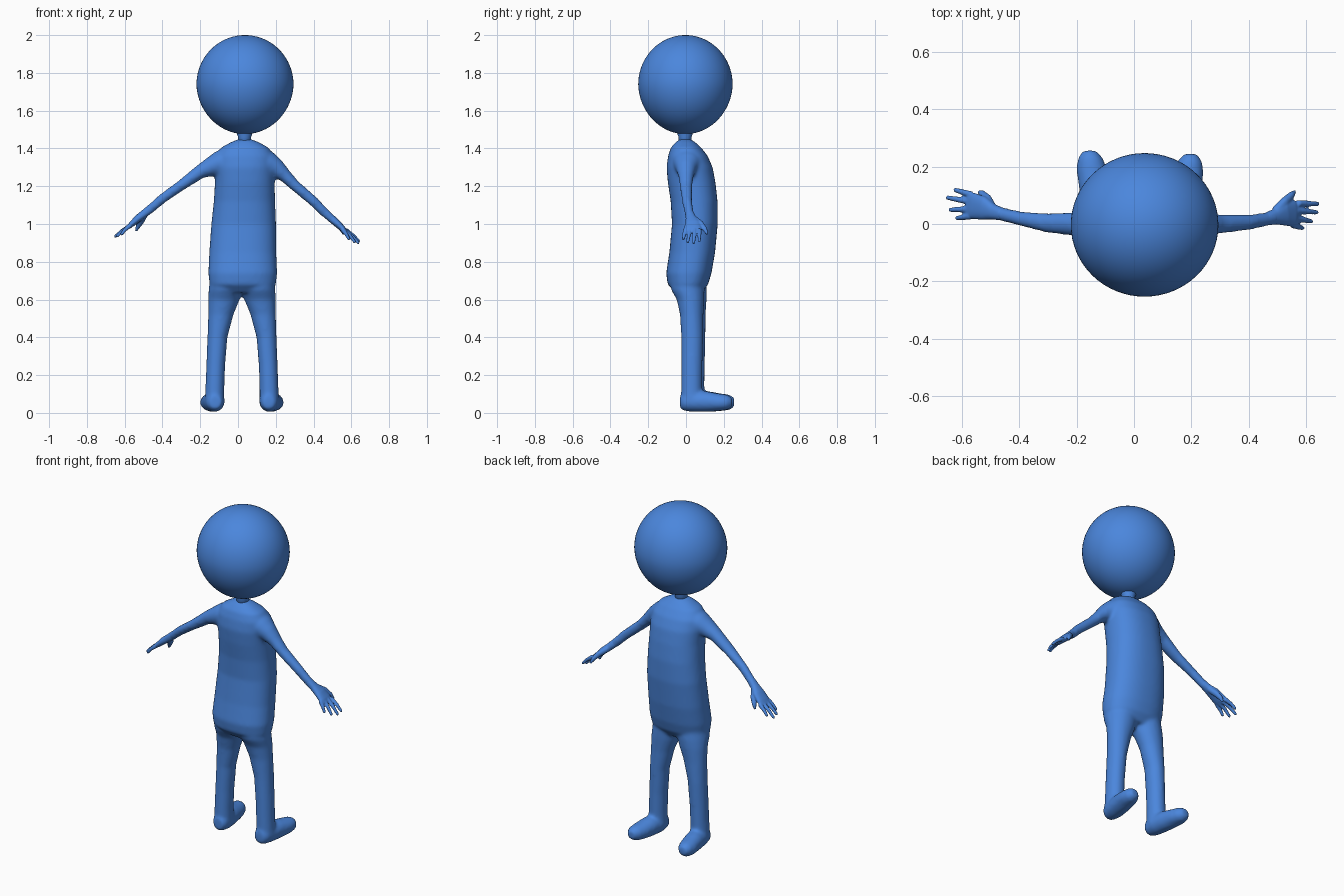
import bpy, bmesh, math
from mathutils import Vector

X, Y, Z = Vector((1, 0, 0)), Vector((0, 1, 0)), Vector((0, 0, 1))
blue = bpy.data.materials.new("blue")
blue.diffuse_color = (0.07, 0.24, 0.72, 1)


def tube(bm, pts, axis=None, ref=Y, n=28, power=2.0):
    """Loft capped (super)elliptical rings; each point is x, y, z, radius, radius along ref."""
    rings = []
    for i, (x, y, z, ra, rb) in enumerate(pts):
        a, b = pts[max(i - 1, 0)], pts[min(i + 1, len(pts) - 1)]
        t = axis or (Vector(b[:3]) - Vector(a[:3])).normalized()
        v = (ref - t * ref.dot(t)).normalized()
        u = v.cross(t)
        ring = []
        for k in range(n):
            c, s = math.cos(math.tau * k / n), math.sin(math.tau * k / n)
            c = math.copysign(abs(c) ** (2 / power), c)
            s = math.copysign(abs(s) ** (2 / power), s)
            ring.append(bm.verts.new(Vector((x, y, z)) + u * ra * c + v * rb * s))
        rings.append(ring)
    faces = [bm.faces.new(rings[0]), bm.faces.new(rings[-1])]
    for p, q in zip(rings, rings[1:]):
        for k in range(n):
            faces.append(bm.faces.new((p[k], p[(k + 1) % n], q[(k + 1) % n], q[k])))
    bmesh.ops.recalc_face_normals(bm, faces=faces)


def finish(bm, name, voxel=None, smooth=0):
    """Make the object; optionally fuse its overlapping parts into one soft skin."""
    me = bpy.data.meshes.new(name)
    bm.to_mesh(me)
    bm.free()
    me.materials.append(blue)
    for p in me.polygons:
        p.use_smooth = True
    ob = bpy.data.objects.new(name, me)
    bpy.context.collection.objects.link(ob)
    if voxel:
        r = ob.modifiers.new("fuse", 'REMESH')
        r.mode, r.voxel_size, r.use_smooth_shade = 'VOXEL', voxel, True
        s = ob.modifiers.new("soften", 'SMOOTH')
        s.factor, s.iterations = 0.5, smooth
    return ob


# Head
bm = bmesh.new()
bmesh.ops.create_uvsphere(bm, u_segments=64, v_segments=40, radius=1)
for v in bm.verts:
    taper = 1 - 0.03 * max(0, -v.co.z)
    v.co = Vector((0.037 + 0.257 * v.co.x * taper, -0.003 + 0.25 * v.co.y * taper, 1.738 + 0.262 * v.co.z))
finish(bm, "head")

# Neck
bm = bmesh.new()
tube(bm, [(0.035, -0.005, 1.41, 0.037, 0.037), (0.035, -0.005, 1.46, 0.034, 0.034),
          (0.035, -0.005, 1.475, 0.04, 0.04), (0.035, -0.005, 1.51, 0.04, 0.04)], axis=Z)
finish(bm, "neck")

# Torso
bm = bmesh.new()
tube(bm, [(0.025, 0.015, 0.635, 0.13, 0.07), (0.025, 0.01, 0.68, 0.175, 0.107),
          (0.025, 0.015, 0.74, 0.182, 0.12), (0.025, 0.033, 0.85, 0.177, 0.121),
          (0.03, 0.047, 1.0, 0.171, 0.121), (0.034, 0.043, 1.12, 0.162, 0.124),
          (0.036, 0.03, 1.22, 0.158, 0.126), (0.036, 0.019, 1.3, 0.16, 0.122),
          (0.036, 0.01, 1.36, 0.155, 0.105), (0.036, 0.0, 1.405, 0.125, 0.08),
          (0.036, -0.003, 1.435, 0.07, 0.05), (0.036, -0.005, 1.45, 0.03, 0.025)],
     axis=Z, n=48, power=2.3)

# Legs and feet, mirrored about the body centre
leg = [(-0.06, 0.015, 0.7, 0.09, 0.09), (-0.064, 0.022, 0.65, 0.092, 0.088), (-0.074, 0.036, 0.6, 0.083, 0.073),
       (-0.091, 0.042, 0.52, 0.067, 0.062), (-0.109, 0.045, 0.4, 0.053, 0.058),
       (-0.118, 0.043, 0.25, 0.05, 0.056), (-0.122, 0.042, 0.14, 0.05, 0.056), (-0.124, 0.042, 0.06, 0.052, 0.056)]
foot = [(-0.12, -0.02, 0.058, 0.03, 0.035), (-0.122, 0.0, 0.058, 0.045, 0.047), (-0.125, 0.05, 0.06, 0.055, 0.055),
        (-0.135, 0.12, 0.06, 0.056, 0.055), (-0.147, 0.19, 0.056, 0.054, 0.046),
        (-0.152, 0.23, 0.056, 0.044, 0.041), (-0.154, 0.256, 0.056, 0.024, 0.024)]
for mirror in (False, True):
    def place(pts):
        return [(0.042 - x, y - 0.012, z, a, b) if mirror else (x, y, z, a, b) for x, y, z, a, b in pts]
    tube(bm, place(leg), axis=Z)
    tube(bm, place(foot), axis=Y, ref=Z)

# Arms
tube(bm, [(-0.04, 0.01, 1.335, 0.075, 0.085), (-0.1, 0.003, 1.32, 0.066, 0.072), (-0.15, 0, 1.3, 0.05, 0.054),
          (-0.2, 0, 1.277, 0.037, 0.042), (-0.3, 0.003, 1.205, 0.028, 0.034), (-0.4, 0.02, 1.135, 0.026, 0.025),
          (-0.46, 0.034, 1.083, 0.024, 0.024), (-0.495, 0.045, 1.055, 0.022, 0.027)])
tube(bm, [(0.11, 0.01, 1.335, 0.075, 0.085), (0.165, 0.003, 1.315, 0.066, 0.072), (0.205, 0, 1.293, 0.05, 0.054),
          (0.25, 0, 1.255, 0.035, 0.041), (0.3, 0, 1.205, 0.029, 0.034), (0.4, 0.006, 1.12, 0.027, 0.027),
          (0.46, 0.016, 1.06, 0.025, 0.024), (0.495, 0.026, 1.03, 0.022, 0.027)])
finish(bm, "body", 0.009, 10)


def hand(name, palm, knuckles, tips, thumb):
    """Flat palm, four tapering fingers between knuckle line and tips, and a thumb."""
    bm = bmesh.new()
    tube(bm, palm, power=2.3)
    a, b = Vector(knuckles[0]), Vector(knuckles[1])
    for i, tip in enumerate(tips):
        base, tip = a.lerp(b, i / 3), Vector(tip)
        mid = base.lerp(tip, 0.55) + Z * 0.005
        end = base.lerp(tip, 0.93)
        tube(bm, [(*base, 0.013, 0.012), (*mid, 0.010, 0.010), (*end, 0.008, 0.008), (*tip, 0.004, 0.004)], n=12)
    tube(bm, thumb, n=14, ref=X)
    finish(bm, name, 0.0045, 3)


# Hands
hand("left_hand",
     [(-0.455, 0.033, 1.088, 0.022, 0.021), (-0.49, 0.042, 1.06, 0.021, 0.027),
      (-0.525, 0.055, 1.033, 0.02, 0.041), (-0.56, 0.063, 1.002, 0.016, 0.046), (-0.58, 0.067, 0.985, 0.01, 0.043)],
     ((-0.57, 0.027, 0.993), (-0.565, 0.102, 0.993)),
     [(-0.62, 0.02, 0.942), (-0.645, 0.049, 0.932), (-0.655, 0.093, 0.93), (-0.628, 0.12, 0.945)],
     [(-0.495, 0.055, 1.05, 0.018, 0.018), (-0.512, 0.088, 1.015, 0.018, 0.016),
      (-0.53, 0.106, 0.985, 0.013, 0.012), (-0.54, 0.112, 0.962, 0.006, 0.006)])
hand("right_hand",
     [(0.455, 0.015, 1.065, 0.022, 0.021), (0.49, 0.025, 1.033, 0.021, 0.027),
      (0.525, 0.036, 1.003, 0.02, 0.042), (0.555, 0.036, 0.974, 0.016, 0.047), (0.572, 0.035, 0.957, 0.01, 0.043)],
     ((0.553, -0.003, 0.972), (0.57, 0.072, 0.968)),
     [(0.59, -0.015, 0.915), (0.622, 0.008, 0.9), (0.642, 0.04, 0.895), (0.645, 0.07, 0.905)],
     [(0.495, 0.045, 1.025, 0.018, 0.018), (0.525, 0.077, 1.0, 0.018, 0.016),
      (0.548, 0.1, 0.972, 0.013, 0.012), (0.56, 0.113, 0.946, 0.006, 0.006)])
